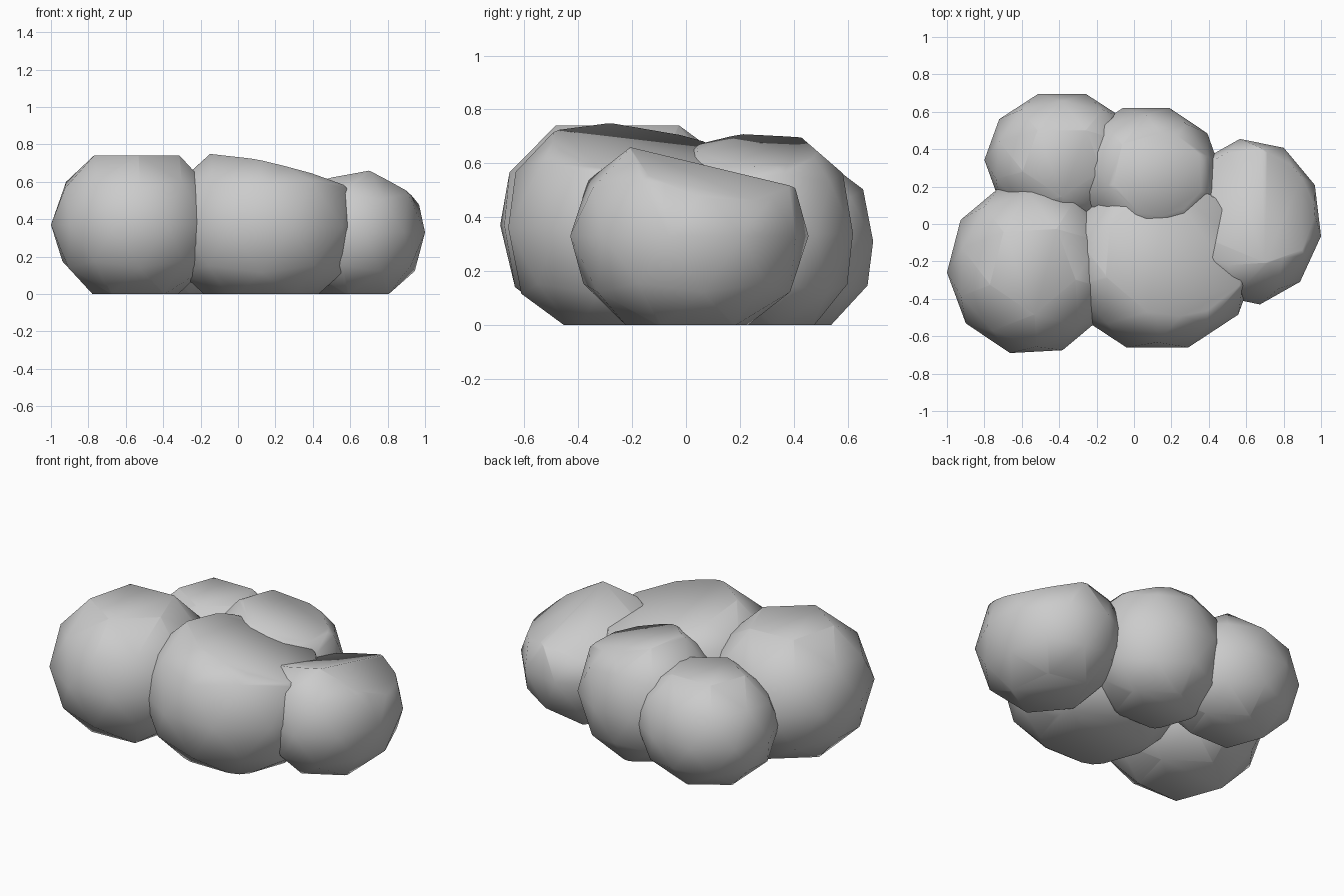
import bpy
import bmesh
from math import radians
from mathutils import Matrix, Vector

cube = bpy.data.objects.get("Cube")
if cube:
    bpy.data.objects.remove(cube, do_unlink=True)

grey = bpy.data.materials.new("stone_grey")
grey.use_nodes = True
colour = (0.6, 0.6, 0.6, 1)
grey.diffuse_color = colour
grey.node_tree.nodes["Principled BSDF"].inputs["Base Color"].default_value = colour


def cut(bm, point, normal):
    """Slice off everything beyond a plane and close the opening."""
    geom = bm.verts[:] + bm.edges[:] + bm.faces[:]
    bmesh.ops.bisect_plane(bm, geom=geom, dist=0.0005, plane_co=point,
                           plane_no=normal, clear_outer=True)
    rim = [e for e in bm.edges if e.is_boundary]
    if rim:
        bmesh.ops.holes_fill(bm, edges=rim, sides=0)


def lobe(name, x_range, y_range, middle, radius, turn, peak, *slopes):
    """Low-poly ball fitted to a footprint, with a flat base and a sliced top."""
    bm = bmesh.new()
    bmesh.ops.create_icosphere(bm, subdivisions=2, radius=1,
                               matrix=Matrix.Rotation(radians(turn), 4, "Z"))
    for axis, (low, high) in enumerate((x_range, y_range)):
        values = [v.co[axis] for v in bm.verts]
        start, span = min(values), max(values) - min(values)
        for v in bm.verts:
            v.co[axis] = low + (v.co[axis] - start) / span * (high - low)
    for v in bm.verts:
        v.co.z = middle + v.co.z * radius
    cut(bm, Vector((0, 0, 0)), Vector((0, 0, -1)))
    for slope in slopes:
        cut(bm, Vector(peak), Vector((*slope, 1)).normalized())
    bmesh.ops.recalc_face_normals(bm, faces=bm.faces)
    mesh = bpy.data.meshes.new(name)
    bm.to_mesh(mesh)
    bm.free()
    mesh.shade_smooth()
    mesh.materials.append(grey)
    bpy.context.collection.objects.link(bpy.data.objects.new(name, mesh))


# Front lobes
lobe("front_right_lobe", (-1, -0.09), (-0.69, 0.22), 0.37, 0.437, 57,
     (-0.54, -0.27, 0.74), (0, 0))
lobe("front_middle_lobe", (-0.41, 0.66), (-0.66, 0.26), 0.36, 0.465, 54,
     (-0.15, -0.29, 0.75), (0.24, 0.15))

# Back lobes
lobe("back_right_lobe", (-0.8, 0.03), (-0.01, 0.695), 0.31, 0.367, 54,
     (-0.4, 0.35, 0.62), (0, 0))
lobe("back_middle_lobe", (-0.34, 0.47), (-0.09, 0.62), 0.34, 0.423, 54,
     (-0.08, 0.28, 0.7), (0.25, 0))

# Side lobe, ridged along its top
lobe("left_side_lobe", (0.24, 1), (-0.43, 0.455), 0.33, 0.395, 8,
     (0.7, -0.23, 0.665), (0.45, 0.24), (-0.2, 0.24))
